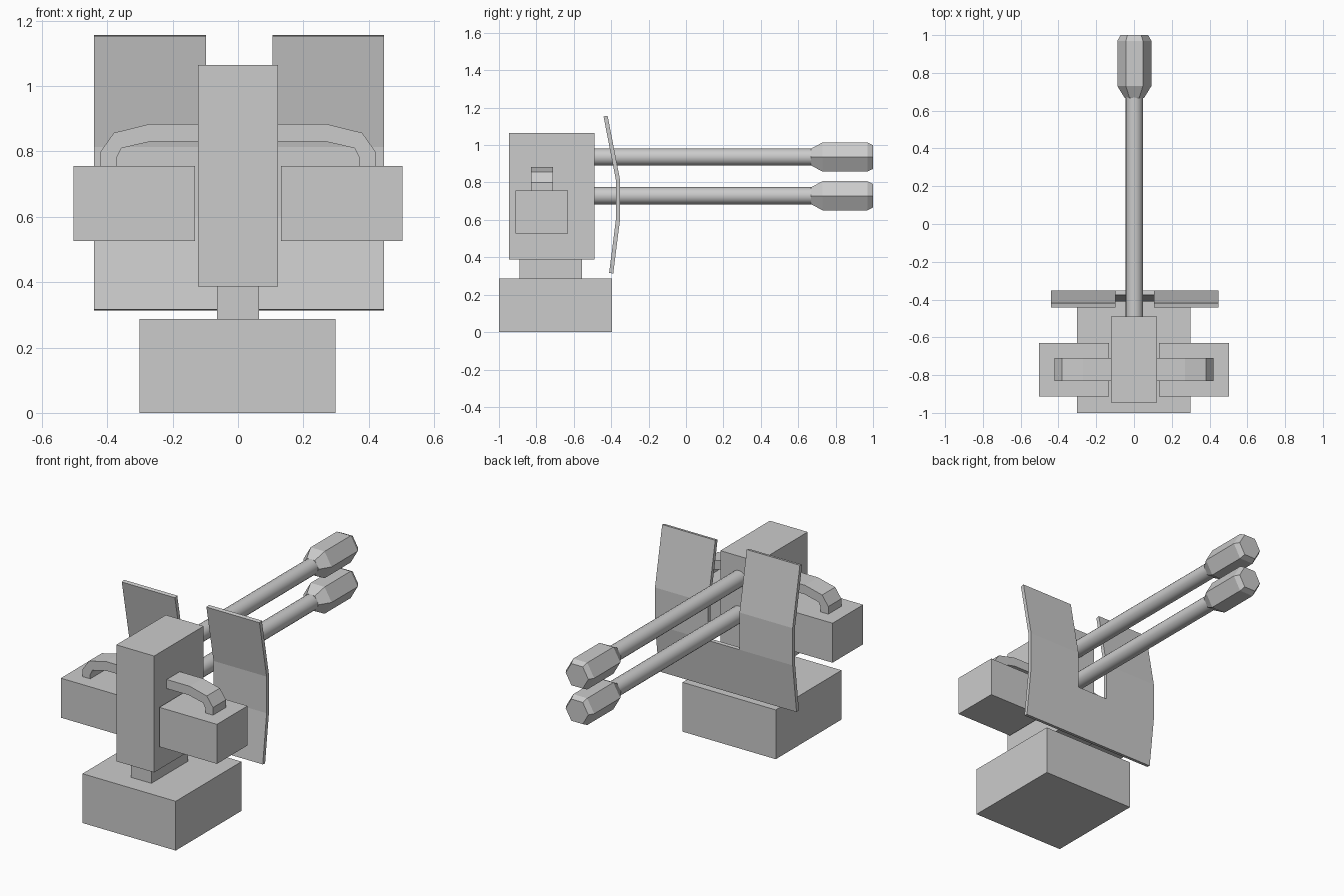
import bpy
import bmesh
import math

cube = bpy.data.objects.get("Cube")
if cube:
    bpy.data.objects.remove(cube, do_unlink=True)

grey = bpy.data.materials.new("plain grey")
grey.use_nodes = True
grey.diffuse_color = (0.6, 0.6, 0.6, 1)
grey.node_tree.nodes["Principled BSDF"].inputs["Base Color"].default_value = (0.6, 0.6, 0.6, 1)


def finish(name, bm):
    bmesh.ops.recalc_face_normals(bm, faces=bm.faces)
    mesh = bpy.data.meshes.new(name)
    bm.to_mesh(mesh)
    bm.free()
    mesh.materials.append(grey)
    obj = bpy.data.objects.new(name, mesh)
    bpy.context.collection.objects.link(obj)
    return obj


def box(name, x, y, z):
    """Box from its (low, high) range on each axis."""
    bm = bmesh.new()
    bmesh.ops.create_cube(bm, size=1)
    for v in bm.verts:
        for axis, (low, high) in enumerate((x, y, z)):
            v.co[axis] = high if v.co[axis] > 0 else low
    return finish(name, bm)


def turned(name, x, z, sides, profile):
    """Solid turned around the y direction; profile holds (y, radius)."""
    bm = bmesh.new()
    rings = []
    for y, r in profile:
        angles = [math.tau * i / sides for i in range(sides)]
        rings.append([bm.verts.new((x + r * math.cos(a), y, z + r * math.sin(a)))
                      for a in angles])
    for a, b in zip(rings, rings[1:]):
        for i in range(sides):
            j = (i + 1) % sides
            bm.faces.new((a[i], a[j], b[j], b[i]))
    bm.faces.new(rings[0])
    bm.faces.new(rings[-1])
    return finish(name, bm)


# Base, neck and main body
box("base", (-0.302, 0.299), (-1, -0.395), (0, 0.287))
box("neck", (-0.065, 0.065), (-0.89, -0.555), (0.28, 0.395))
box("body", (-0.122, 0.122), (-0.946, -0.49), (0.387, 1.065))

# Side boxes with bent feed arms
outer = [(0.10, 0.884), (0.27, 0.884), (0.38, 0.857), (0.42, 0.80), (0.42, 0.75)]
inner = [(0.10, 0.831), (0.265, 0.831), (0.357, 0.81), (0.371, 0.782), (0.371, 0.75)]
for side, s in (("left", 1), ("right", -1)):
    box(side + "_side_box", sorted((s * 0.132, s * 0.503)), (-0.912, -0.63), (0.526, 0.756))
    bm = bmesh.new()
    loops = [[[bm.verts.new((s * x, y, z)) for x, z in path] for path in (outer, inner)]
             for y in (-0.83, -0.71)]
    (fo, fi), (bo, bi) = loops
    for a, b in ((fo, fi), (fi, bi), (bi, bo), (bo, fo)):
        for i in range(len(outer) - 1):
            bm.faces.new((a[i], a[i + 1], b[i + 1], b[i]))
    for i in (0, -1):
        bm.faces.new((fo[i], fi[i], bi[i], bo[i]))
    finish(side + "_feed_arm", bm)

# Bent shield with an open slot for the barrels
bm = bmesh.new()
columns = (-0.44, -0.098, 0.105, 0.447)
profile = [(-0.400, 0.315), (-0.364, 0.60), (-0.364, 0.815), (-0.430, 1.155)]
grid = [[bm.verts.new((x, y, z)) for x in columns] for y, z in profile]
for row in range(3):
    for col in range(3):
        if col != 1 or row == 0:
            bm.faces.new((grid[row][col], grid[row][col + 1],
                          grid[row + 1][col + 1], grid[row + 1][col]))
shield = finish("shield", bm)
thick = shield.modifiers.new("thickness", "SOLIDIFY")
thick.thickness = 0.022
thick.offset = 0
thick.use_even_offset = True

# Two stacked barrels with six-sided muzzles
for place, z in (("upper", 0.936), ("lower", 0.729)):
    barrel = turned(place + "_barrel", 0.002, z, 20, [(-0.50, 0.046), (0.69, 0.046)])
    bpy.ops.object.select_all(action="DESELECT")
    barrel.select_set(True)
    bpy.context.view_layer.objects.active = barrel
    bpy.ops.object.shade_smooth_by_angle(angle=math.radians(35))
    turned(place + "_muzzle", 0.002, z, 6,
           [(0.667, 0.051), (0.73, 0.09), (0.97, 0.09), (1.0, 0.073)])
